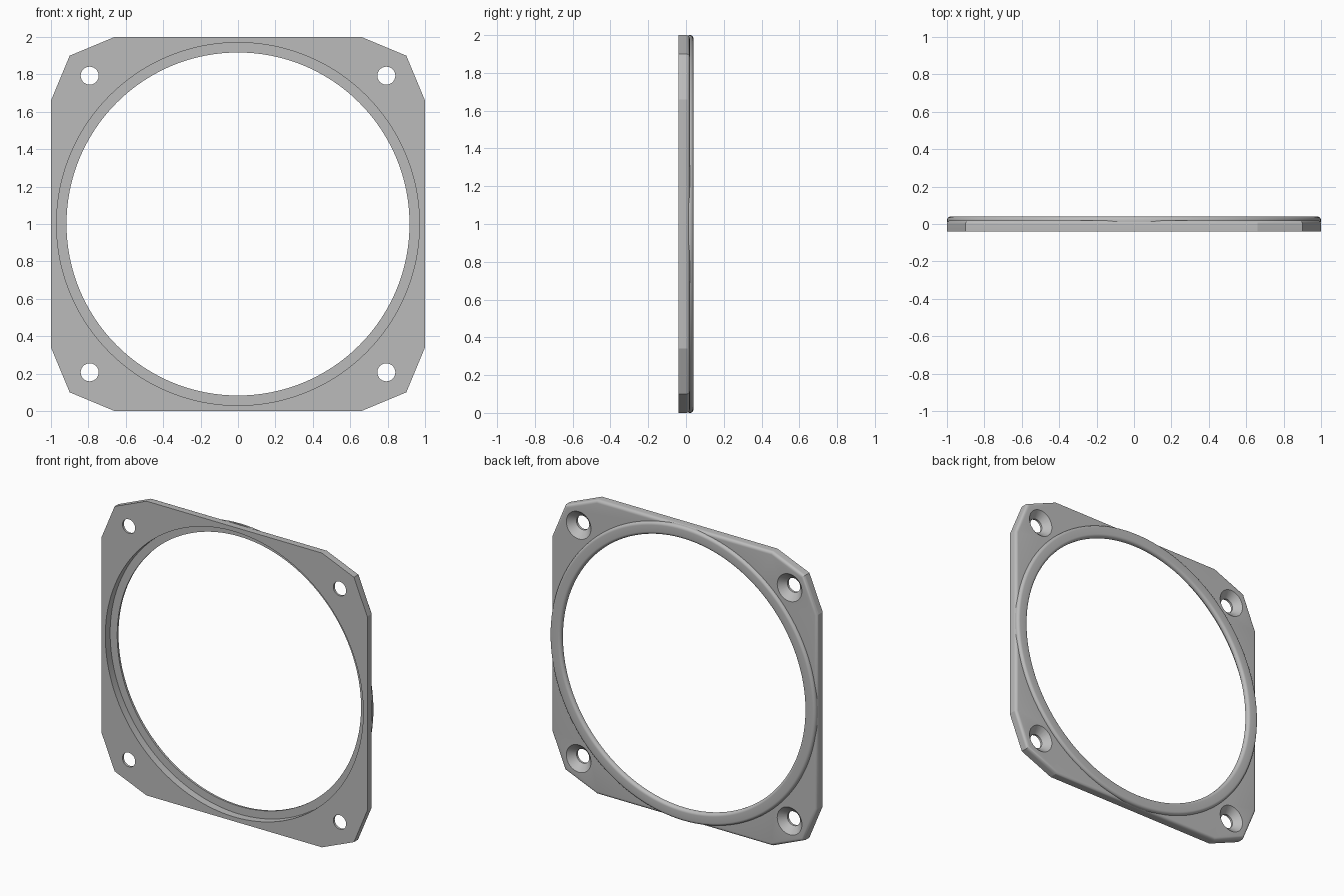
import bpy, bmesh
from math import sin, cos, pi, radians

cube = bpy.data.objects.get("Cube")
if cube:
    bpy.data.objects.remove(cube)

FRONT, PLATE_BACK, RING_BACK = -0.04, 0.02, 0.04
SEAT = 0.012          # depth of the stepped seat inside the opening
FILLET = 0.02
STEPS = 6

grey = bpy.data.materials.new("satin_grey")
grey.use_nodes = True
colour = (0.5, 0.5, 0.5, 1)
grey.diffuse_color = colour
grey.node_tree.nodes["Principled BSDF"].inputs["Base Color"].default_value = colour


def make_object(name, bm):
    bmesh.ops.recalc_face_normals(bm, faces=bm.faces)
    mesh = bpy.data.meshes.new(name)
    bm.to_mesh(mesh)
    bm.free()
    mesh.materials.append(grey)
    obj = bpy.data.objects.new(name, mesh)
    bpy.context.collection.objects.link(obj)
    return obj


def lathe(name, profile, centre, segments, closed):
    """Turn (radius, y) points around the y axis, as a hoop or a capped solid."""
    bm = bmesh.new()
    loops = []
    for r, y in profile:
        loops.append([bm.verts.new((centre[0] + r * cos(2 * pi * i / segments), y,
                                    centre[1] + r * sin(2 * pi * i / segments)))
                      for i in range(segments)])
    pairs = list(zip(loops, loops[1:]))
    if closed:
        pairs.append((loops[-1], loops[0]))
    else:
        bm.faces.new(loops[0])
        bm.faces.new(loops[-1])
    for a, b in pairs:
        for i in range(segments):
            j = (i + 1) % segments
            bm.faces.new((a[i], a[j], b[j], b[i]))
    return make_object(name, bm)


def smooth(obj):
    obj.data.shade_smooth()
    obj.data.set_sharp_from_angle(angle=radians(20))


# Plate outline: one clipped corner, turned four times
outline = []
corner = [(0.66, 1), (0.9, 0.9), (1, 0.66)]
for turn in range(4):
    outline += corner
    corner = [(z, -x) for x, z in corner]

bm = bmesh.new()
face = bm.faces.new([bm.verts.new((x, FRONT, z + 1)) for x, z in outline])
extruded = bmesh.ops.extrude_face_region(bm, geom=[face], use_keep_orig=True)["geom"]
for v in extruded:
    if isinstance(v, bmesh.types.BMVert):
        v.co.y = PLATE_BACK
# Rounded rim on the back only
rim = [e for e in bm.edges if all(v.co.y > 0 for v in e.verts)]
bmesh.ops.recalc_face_normals(bm, faces=bm.faces)
bmesh.ops.bevel(bm, geom=rim, offset=FILLET, segments=STEPS, profile=0.5, affect='EDGES')
plate = make_object("mounting_plate", bm)

# Opening and countersunk screw holes
cutters = [lathe("opening_cutter", [(0.97, -0.2), (0.97, 0.2)], (0, 1), 160, False)]
for sx in (-1, 1):
    for sz in (-1, 1):
        sink = [(0.048, -0.2), (0.048, -0.025), (0.093, PLATE_BACK), (0.093, 0.2)]
        cutters.append(lathe("screw_hole_cutter", sink,
                             (sx * 0.793, 1 + sz * 0.793), 40, False))
bpy.context.view_layer.objects.active = plate
for cutter in cutters:
    cutter.hide_render = True
    cut = plate.modifiers.new("cut", 'BOOLEAN')
    cut.operation = 'DIFFERENCE'
    cut.solver = 'EXACT'
    cut.object = cutter
    bpy.ops.object.modifier_apply(modifier=cut.name)
    bpy.data.objects.remove(cutter)
smooth(plate)

# Raised ring on the back, rounded on both rims, forming the seat in front
INNER, OUTER = 0.917, 1.0
section = [(OUTER, SEAT)]
for centre_r, start in ((OUTER - FILLET, 0), (INNER + FILLET, pi / 2)):
    for i in range(STEPS + 1):
        a = start + pi / 2 * i / STEPS
        section.append((centre_r + FILLET * cos(a), RING_BACK - FILLET + FILLET * sin(a)))
section.append((INNER, SEAT))
ring = lathe("raised_ring", section, (0, 1), 160, True)
smooth(ring)
